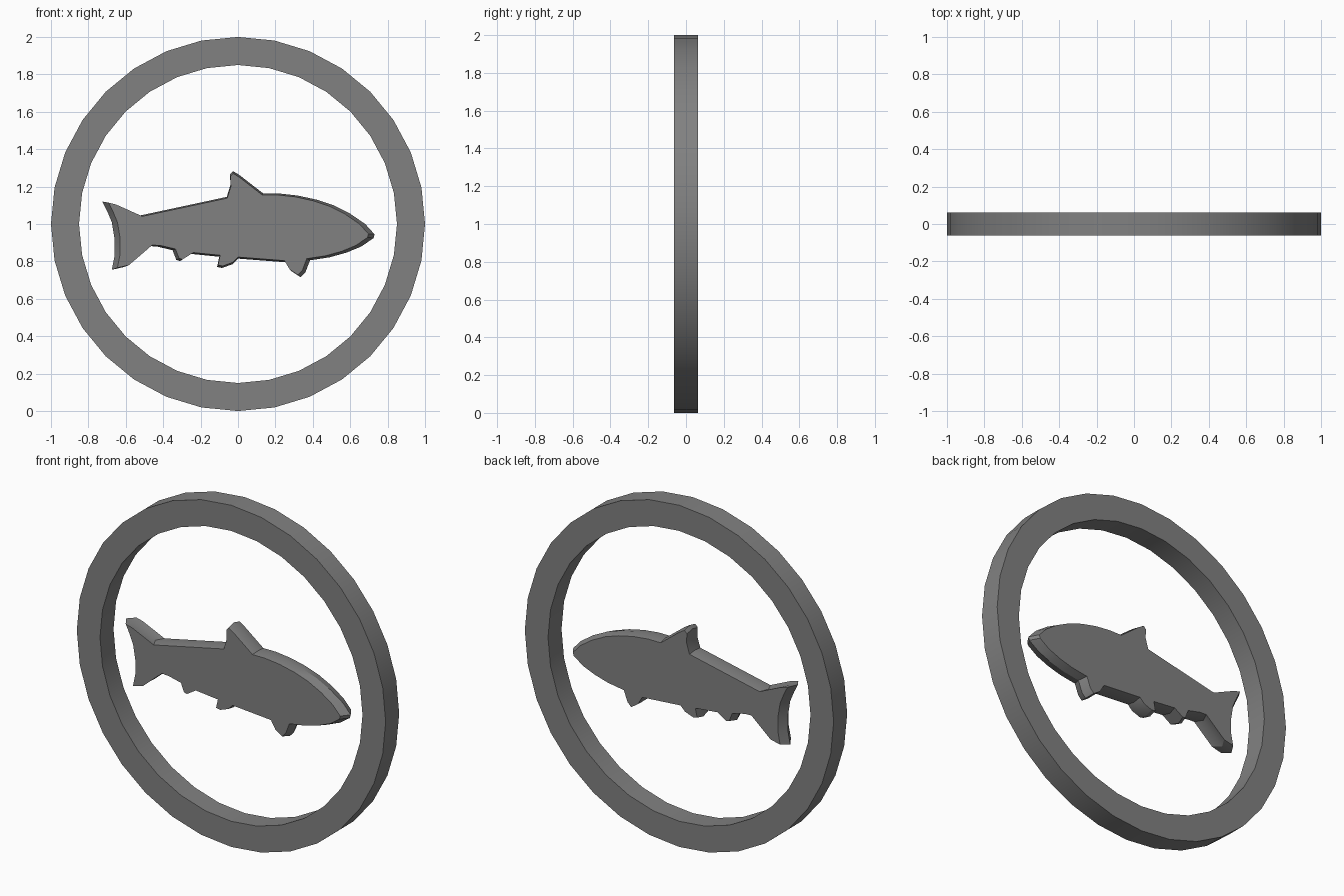
import bpy, bmesh, math

cube = bpy.data.objects.get("Cube")
if cube:
    bpy.data.objects.remove(cube, do_unlink=True)

GREY = (0.22, 0.22, 0.22, 1.0)
mat = bpy.data.materials.new("metal grey")
mat.use_nodes = True
mat.diffuse_color = GREY
bsdf = mat.node_tree.nodes["Principled BSDF"]
bsdf.inputs["Base Color"].default_value = GREY
CENTRE_Z = 1.0


def finish(name, bm, angle):
    bmesh.ops.recalc_face_normals(bm, faces=bm.faces)
    mesh = bpy.data.meshes.new(name)
    bm.to_mesh(mesh)
    bm.free()
    mesh.materials.append(mat)
    obj = bpy.data.objects.new(name, mesh)
    bpy.context.collection.objects.link(obj)
    bpy.ops.object.select_all(action="DESELECT")
    obj.select_set(True)
    bpy.context.view_layer.objects.active = obj
    bpy.ops.object.shade_smooth_by_angle(angle=math.radians(angle))


def bridge(bm, a, b):
    for i in range(len(a)):
        j = (i + 1) % len(a)
        bm.faces.new((a[i], a[j], b[j], b[i]))


# Ring: rectangular section swept around the y axis
bm = bmesh.new()
SIDES, DEPTH = 32, 0.0625
section = [(1.0, -DEPTH), (1.0, DEPTH), (0.85, DEPTH), (0.85, -DEPTH)]
loops = []
for radius, y in section:
    angles = [2 * math.pi * i / SIDES for i in range(SIDES)]
    loops.append([bm.verts.new((radius * math.cos(a), y, CENTRE_Z + radius * math.sin(a)))
                  for a in angles])
for k in range(4):
    bridge(bm, loops[k], loops[(k + 1) % 4])
finish("outer_ring", bm, 30)

# Fish outline, clockwise from the upper tail tip
tail_top = [(-.725, 1.12), (-.68, 1.108), (-.535, 1.043)]
dorsal_fin = [(-.06, 1.145), (-.04, 1.21), (-.043, 1.265), (-.027, 1.283), (.01, 1.26), (.135, 1.163)]
head = [(.22, 1.163), (.32, 1.152), (.42, 1.13), (.51, 1.1), (.6, 1.055), (.68, 1.0), (.73, .945),
        (.725, .925), (.66, .88), (.58, .847), (.49, .822), (.385, .806)]
chest_fin = [(.36, .74), (.335, .715), (.29, .745), (.26, .795)]
belly_fin = [(0, .815), (-.03, .785), (-.085, .765), (-.112, .77), (-.1, .825)]
rear_fin = [(-.25, .84), (-.31, .802), (-.33, .808), (-.35, .86)]
tail_bottom = [(-.435, .88), (-.48, .882), (-.61, .77), (-.675, .755), (-.66, .83), (-.66, .92),
               (-.675, 1.01), (-.7, 1.07)]
outline = tail_top + dorsal_fin + head + chest_fin + belly_fin + rear_fin + tail_bottom

# Fish plate: widest at its middle, drawn in towards both flat faces
bm = bmesh.new()
loops = []
for y, scale in ((-.05, .955), (0, 1), (.05, .955)):
    loops.append([bm.verts.new((x * scale, y, CENTRE_Z + (z - CENTRE_Z) * scale))
                  for x, z in outline])
bridge(bm, loops[0], loops[1])
bridge(bm, loops[1], loops[2])
caps = [bm.faces.new(loops[0]), bm.faces.new(list(reversed(loops[2])))]
bmesh.ops.recalc_face_normals(bm, faces=bm.faces)
bmesh.ops.triangulate(bm, faces=caps)
finish("fish_plate", bm, 25)
